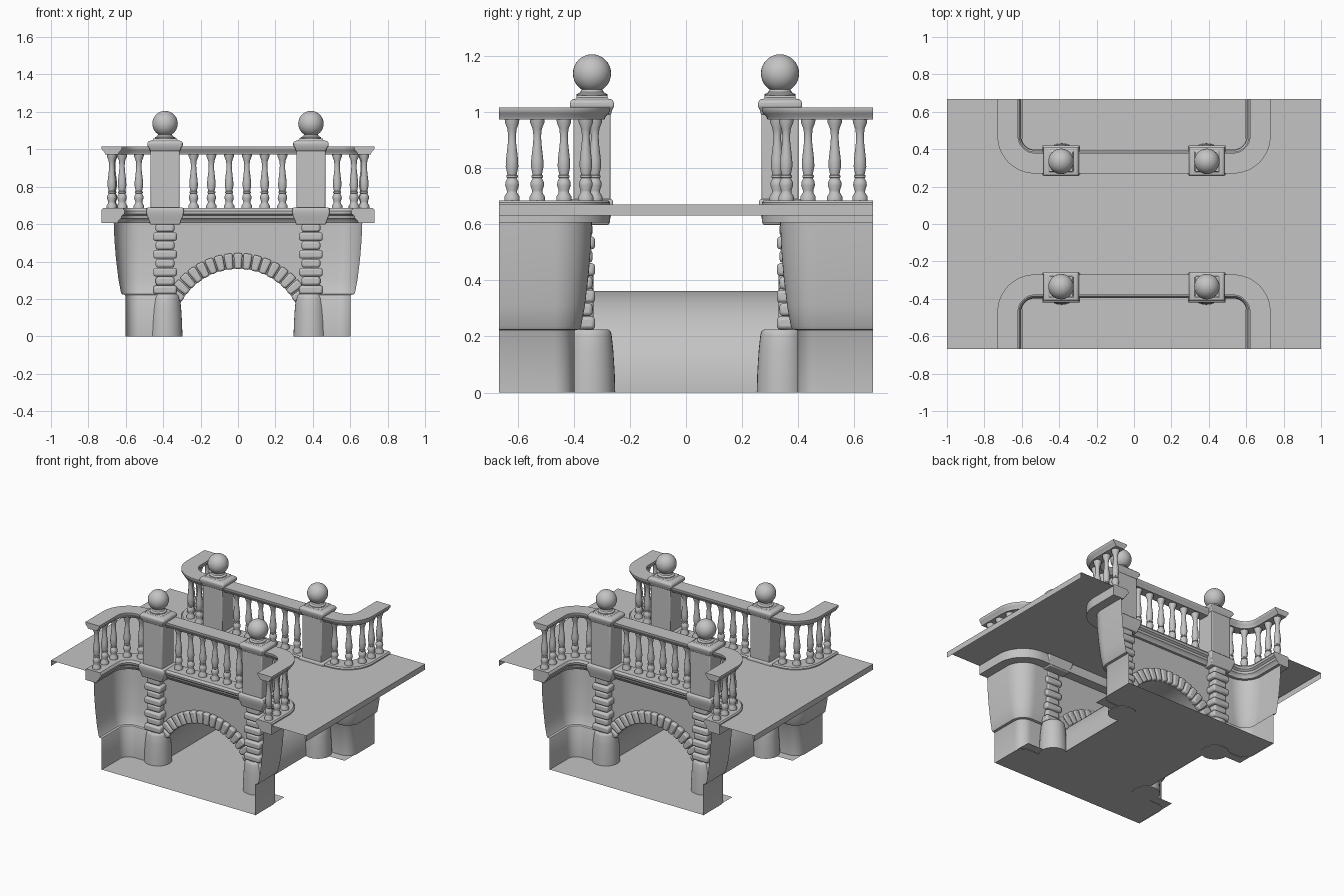
import bpy, bmesh
from math import sin, cos, pi, radians

cube = bpy.data.objects.get("Cube")
if cube:
    bpy.data.objects.remove(cube)

stone = bpy.data.materials.new("grey_stone")
stone.use_nodes = True
colour = (0.55, 0.55, 0.55, 1)
stone.diffuse_color = colour
stone.node_tree.nodes["Principled BSDF"].inputs["Base Color"].default_value = colour

END = 0.667               # half length of the canal cut
BEND_X, BEND_Y, BEND_R = 0.53, 0.47, 0.145
PIER_X, PIER_Y = 0.39, -0.335
ARCH_R, ARCH_Z, WALL_Y = 0.35, 0.012, -0.337


def skin(bm, rows, closed=False, caps=()):
    """Join rows of points with quads; caps lists the row numbers to fill."""
    rings = [[bm.verts.new(p) for p in row] for row in rows]
    for a, b in zip(rings, rings[1:]):
        n = len(a)
        for j in range(n if closed else n - 1):
            k = (j + 1) % n
            bm.faces.new((a[j], a[k], b[k], b[j]))
    for c in caps:
        bm.faces.new(rings[c])


def finish(bm, name, solid=True, bevel=0, mirror=(True, True), angle=35):
    """Turn the mesh into a named object, bevelled and mirrored."""
    if solid:
        bmesh.ops.recalc_face_normals(bm, faces=bm.faces)
    me = bpy.data.meshes.new(name)
    bm.to_mesh(me)
    bm.free()
    me.shade_smooth()
    me.set_sharp_from_angle(angle=radians(angle))
    me.materials.append(stone)
    ob = bpy.data.objects.new(name, me)
    bpy.context.collection.objects.link(ob)
    if bevel:
        mod = ob.modifiers.new("soft_edges", 'BEVEL')
        mod.width, mod.segments = bevel, 2
        mod.limit_method = 'ANGLE'
    if any(mirror):
        mod = ob.modifiers.new("mirror", 'MIRROR')
        mod.use_axis = (mirror[0], mirror[1], False)
    return ob


def rail_path(d, start=0.0):
    """Plan curve: straight from the middle, then bending out to the end."""
    r = BEND_R + d
    pts = [(start, r - BEND_Y)]
    for i in range(13):
        a = pi / 2 * (1 - i / 12)
        pts.append((BEND_X + r * cos(a), r * sin(a) - BEND_Y))
    return pts + [(BEND_X + r, -END)]


def sweep(name, profile, closed, start=0.0):
    """Run a profile of (offset, height) along the plan curve."""
    bm = bmesh.new()
    lines = [[(x, y, z) for x, y in rail_path(d, start)] for d, z in profile]
    rows = list(zip(*lines))
    skin(bm, rows, closed, (-1,) if closed else ())
    return finish(bm, name, solid=closed)


def lathe(bm, cx, cy, profile, sides=16):
    rows = [[(cx + r * cos(2 * pi * i / sides), cy + r * sin(2 * pi * i / sides), z)
             for i in range(sides)] for r, z in profile]
    skin(bm, rows, True, (0, -1))


def block(bm, cx, cy, sections):
    """Stack of rectangles given as (half width, half depth, height)."""
    corners = ((-1, -1), (1, -1), (1, 1), (-1, 1))
    rows = [[(cx + u * hx, cy + v * hy, z) for u, v in corners] for hx, hy, z in sections]
    skin(bm, rows, True, (0, -1))


def sheet(bm, points):
    face = bm.faces.new([bm.verts.new(p) for p in points])
    face.normal_update()
    if face.normal.z < 0:
        face.normal_flip()


# road deck with turned-down ends
bm = bmesh.new()
edge = rail_path(0)
sheet(bm, [(x, y, 0.67) for x, y in [(0, 0)] + edge + [(1, -END), (1, 0)]])
skin(bm, [[(1, 0, 0.67), (1, -END, 0.67)], [(1, 0, 0.63), (1, -END, 0.63)]])
finish(bm, "road_deck", solid=False)

# canal floor, narrow under the arch and wide at both ends
bm = bmesh.new()
plan = [(0, 0), (ARCH_R, 0), (ARCH_R, WALL_Y), (0.6, WALL_Y), (0.6, -END), (0, -END)]
sheet(bm, [(x, y, 0.003) for x, y in plan])
finish(bm, "canal_floor", solid=False)

# arch vault and the flat wall around it
arc = [(ARCH_R * cos(a), ARCH_Z + ARCH_R * sin(a))
       for a in (pi / 2 * i / 20 for i in range(21))]
arc = [(ARCH_R, 0.0)] + arc
bm = bmesh.new()
skin(bm, [[(x, 0, z) for x, z in arc], [(x, WALL_Y, z) for x, z in arc]])
finish(bm, "arch_vault", solid=False)
bm = bmesh.new()
edge = [(0.42, 0.0)] + arc[1:]
edge.insert(1, (ARCH_R, 0.0))
skin(bm, [[(x, WALL_Y, z) for x, z in edge], [(x, WALL_Y, 0.62) for x, z in edge]])
finish(bm, "arch_wall", solid=False)

# ring of arch stones
bm = bmesh.new()
COUNT, FIRST = 17, radians(29)
step = (pi - 2 * FIRST) / COUNT
for i in range(COUNT):
    a0 = FIRST + step * (i + 0.06)
    a1 = FIRST + step * (i + 0.94)
    rows = [[(r * cos(a), y, ARCH_Z + r * sin(a))
             for r, a in ((0.348, a0), (0.433, a0), (0.433, a1), (0.348, a1))]
            for y in (-0.33, -0.368)]
    skin(bm, rows, True, (0, -1))
finish(bm, "arch_stones", bevel=0.01, mirror=(False, True))

# curved wing walls with a ledge
sweep("wing_wall", [(-0.01, 0.62), (-0.014, 0.52), (-0.022, 0.42), (-0.035, 0.31),
                    (-0.049, 0.235), (-0.055, 0.225), (-0.07, 0.222), (-0.073, 0.217),
                    (-0.073, 0)], False, PIER_X)

# balustrade base moulding and handrail
sweep("balustrade_base", [(-0.03, 0.605), (-0.037, 0.62), (-0.05, 0.63), (-0.054, 0.645),
                          (-0.068, 0.655), (-0.07, 0.67), (-0.06, 0.685), (0.047, 0.685),
                          (0.055, 0.677), (0.055, 0.605)], True)
sweep("handrail", [(-0.035, 0.973), (0.035, 0.973), (0.038, 0.983), (0.05, 0.995),
                   (0.055, 1.005), (0.055, 1.015), (-0.055, 1.015), (-0.055, 1.005),
                   (-0.05, 0.995), (-0.038, 0.983)], True)

# balusters
bm = bmesh.new()
baluster = [(0.028, 0.683), (0.028, 0.698), (0.019, 0.712), (0.019, 0.72), (0.025, 0.738),
            (0.024, 0.75), (0.017, 0.764), (0.021, 0.767), (0.021, 0.773), (0.017, 0.776),
            (0.023, 0.805), (0.022, 0.83), (0.015, 0.89), (0.014, 0.915), (0.017, 0.94),
            (0.026, 0.962), (0.027, 0.978)]
spots = [(0.0475 + 0.095 * i, -0.325) for i in range(3)]
spots += [(0.53, -0.325), (0.62, -0.357), (0.67, -0.435), (0.675, -0.53), (0.675, -0.62)]
for x, y in spots:
    lathe(bm, x, y, baluster, 14)
finish(bm, "balusters")

# round pier feet
bm = bmesh.new()
lathe(bm, PIER_X - 0.003, -0.342, [(0.09, 0), (0.088, 0.07), (0.083, 0.15), (0.077, 0.205),
                                   (0.073, 0.218), (0.064, 0.225)], 32)
finish(bm, "pier_foot")

# stacked pier stones, wide and narrow in turn
bm = bmesh.new()
for i in range(8):
    half = 0.063 if i % 2 == 0 else 0.05
    z = 0.225 + 0.0475 * i
    depth = 0.042 if i % 2 == 0 else 0.033
    block(bm, PIER_X, -0.366, [(half, depth, z), (half, depth, z + 0.046)])
finish(bm, "pier_stones", bevel=0.012)

# pier capital, post and stepped cap
bm = bmesh.new()
block(bm, PIER_X, PIER_Y - 0.005, [(0.08, 0.066, 0.597), (0.086, 0.07, 0.62), (0.097, 0.077, 0.645),
                                   (0.1, 0.08, 0.665), (0.1, 0.08, 0.68), (0.094, 0.075, 0.69)])
finish(bm, "pier_capital", bevel=0.006)
bm = bmesh.new()
block(bm, PIER_X, PIER_Y, [(0.077, 0.066, 0.685), (0.077, 0.066, 1.01)])
finish(bm, "pier_post", bevel=0.006)
bm = bmesh.new()
block(bm, PIER_X, PIER_Y, [(0.08, 0.068, 0.99), (0.084, 0.071, 1.005), (0.095, 0.078, 1.018),
                           (0.095, 0.078, 1.036), (0.085, 0.07, 1.045), (0.065, 0.056, 1.047),
                           (0.065, 0.056, 1.058)])
finish(bm, "pier_cap", bevel=0.005)

# ball on a short neck
bm = bmesh.new()
lathe(bm, PIER_X, PIER_Y, [(0.055, 1.055), (0.055, 1.063), (0.042, 1.07), (0.035, 1.085)], 24)
finish(bm, "ball_neck")
bm = bmesh.new()
bmesh.ops.create_uvsphere(bm, u_segments=32, v_segments=16, radius=0.068)
bmesh.ops.translate(bm, verts=bm.verts, vec=(PIER_X, PIER_Y, 1.137))
finish(bm, "stone_ball")
